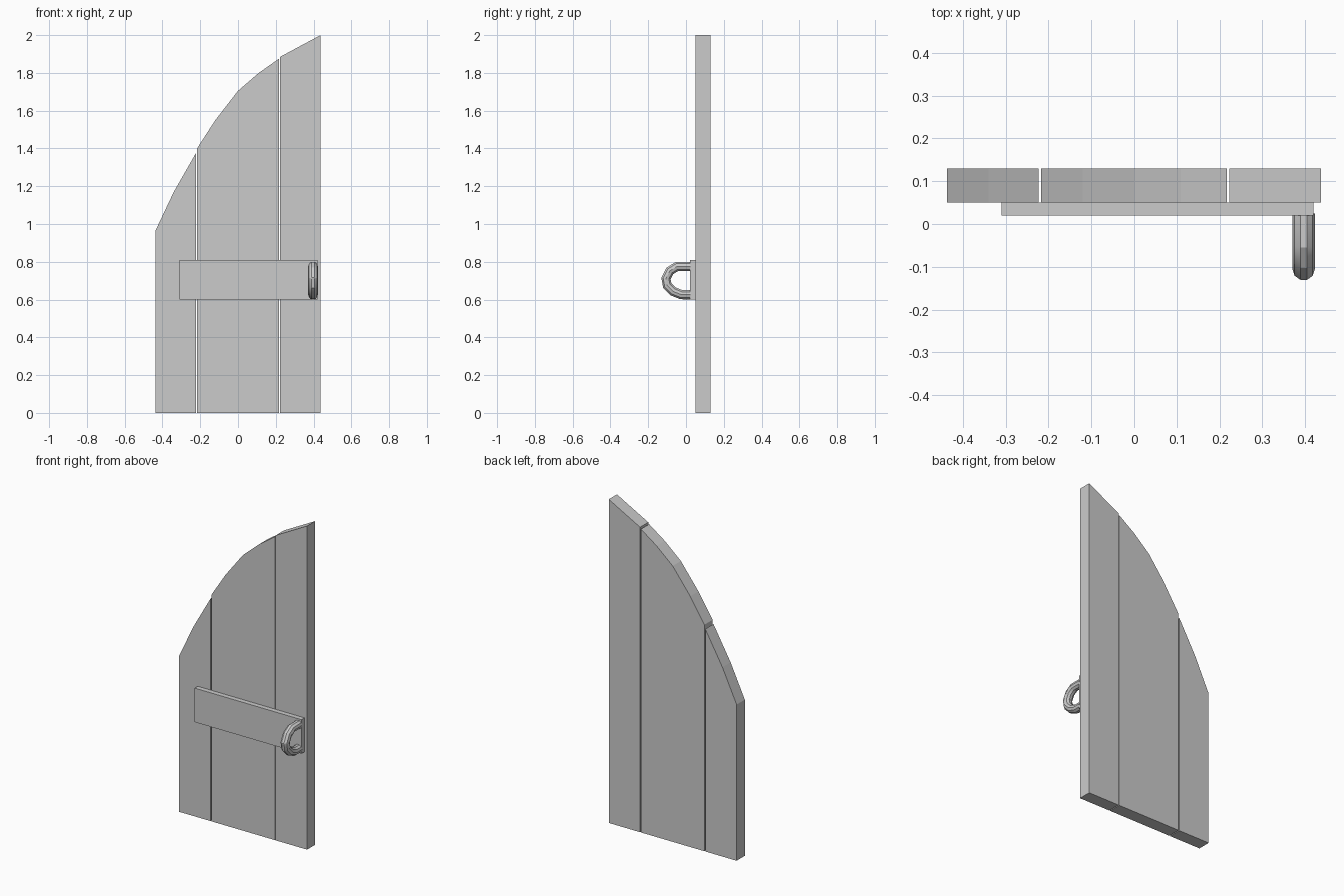
import bpy, bmesh

if "Cube" in bpy.data.objects:
    bpy.data.objects.remove(bpy.data.objects["Cube"])

BACK, FRONT = 0.13, 0.05  # plank depth range in y


def make_object(name, bm):
    bmesh.ops.recalc_face_normals(bm, faces=bm.faces)
    mesh = bpy.data.meshes.new(name)
    bm.to_mesh(mesh)
    bm.free()
    obj = bpy.data.objects.new(name, mesh)
    bpy.context.collection.objects.link(obj)
    return obj


def slab(name, outline, y0, y1):
    """Extrude an x-z outline from y0 to y1."""
    bm = bmesh.new()
    face = bm.faces.new([bm.verts.new((x, y0, z)) for x, z in outline])
    ext = bmesh.ops.extrude_face_region(bm, geom=[face])["geom"]
    bmesh.ops.translate(bm, vec=(0, y1 - y0, 0),
                        verts=[v for v in ext if isinstance(v, bmesh.types.BMVert)])
    return make_object(name, bm)


# Vertical planks, each with its own piece of the arched top
tops = [
    [(-0.437, 0.965), (-0.34, 1.17), (-0.223, 1.375)],
    [(-0.217, 1.40), (-0.12, 1.55), (0.0, 1.705)],
    [(0.0, 1.705), (0.11, 1.80), (0.217, 1.875)],
    [(0.223, 1.885), (0.437, 2.0)],
]
for i, top in enumerate(tops):
    outline = [(top[0][0], 0.0)] + top + [(top[-1][0], 0.0)]
    slab(f"door_plank_{i + 1}", outline, FRONT, BACK)

# Horizontal cross bar on the front
slab("cross_bar", [(-0.31, 0.60), (-0.31, 0.81), (0.42, 0.81), (0.42, 0.60)], 0.02, FRONT)

# Handle: round tube bent into a loop, ends set into the cross bar
path = [(0.025, 0.626), (-0.025, 0.626), (-0.068, 0.643), (-0.099, 0.674),
        (-0.106, 0.712), (-0.085, 0.752), (-0.048, 0.775), (0.025, 0.775)]
curve = bpy.data.curves.new("handle_path", "CURVE")
curve.dimensions = "3D"
curve.bevel_depth = 0.026
curve.bevel_resolution = 3
curve.use_fill_caps = True
spline = curve.splines.new("POLY")
spline.points.add(len(path) - 1)
for point, (y, z) in zip(spline.points, path):
    point.co = (0.397, y, z, 1)
handle = bpy.data.objects.new("handle", curve)
bpy.context.collection.objects.link(handle)
bpy.context.view_layer.objects.active = handle
handle.select_set(True)
bpy.ops.object.convert(target="MESH")
bpy.ops.object.shade_smooth_by_angle()
